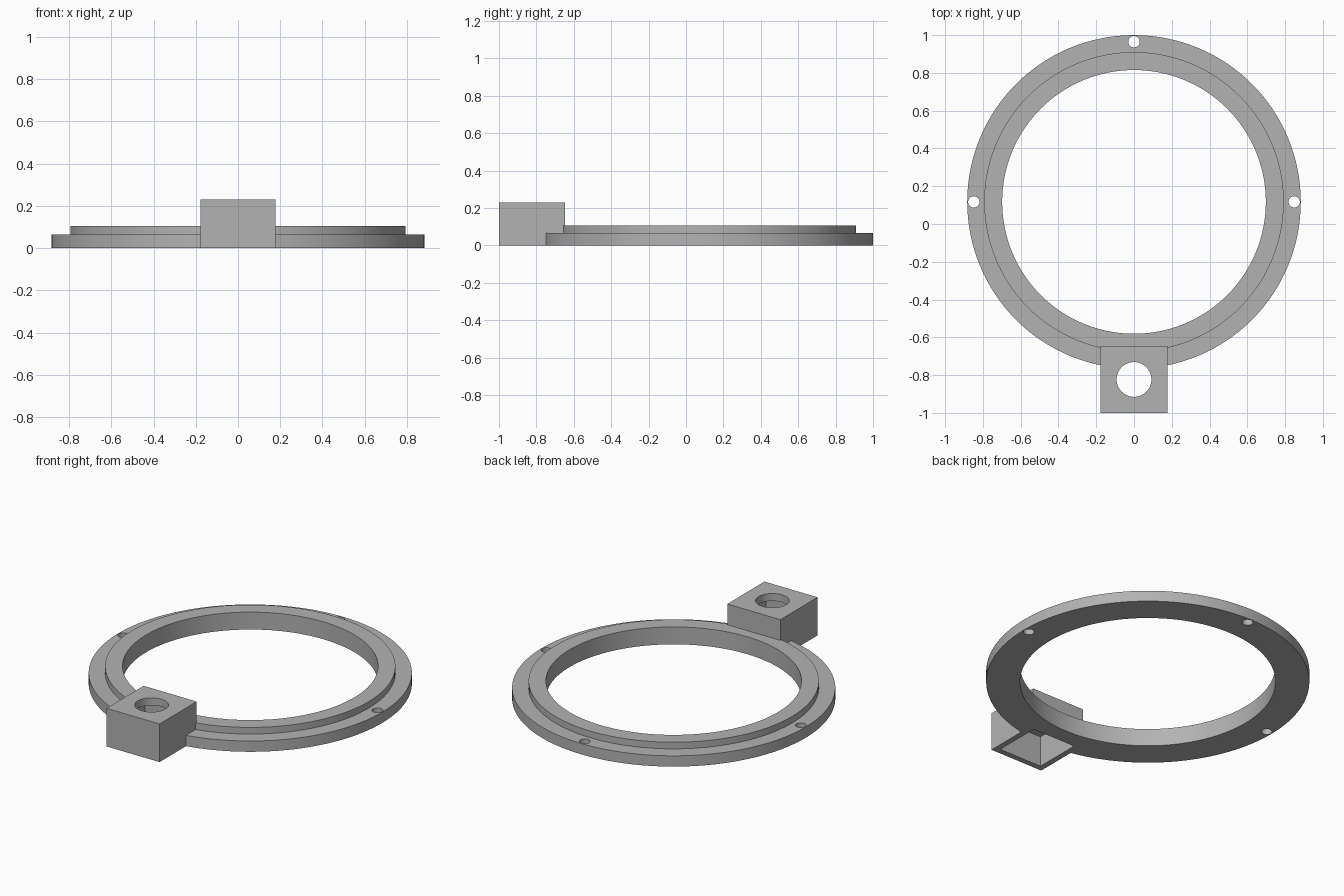
import bpy, bmesh, math

if "Cube" in bpy.data.objects:
    bpy.data.objects.remove(bpy.data.objects["Cube"])

RING_Y = 0.117          # ring centre
BOX_Y, BOX_HALF, BOX_TOP = -0.823, 0.177, 0.23
WALL, CEILING = 0.034, 0.185
BOLT_RADIUS = 0.848

grey = bpy.data.materials.new("plain grey")
grey.use_nodes = True
colour = (0.45, 0.45, 0.45, 1)
grey.diffuse_color = colour
grey.node_tree.nodes["Principled BSDF"].inputs["Base Color"].default_value = colour


def add_object(name, bm):
    bmesh.ops.recalc_face_normals(bm, faces=bm.faces[:])
    mesh = bpy.data.meshes.new(name)
    bm.to_mesh(mesh)
    bm.free()
    mesh.materials.append(grey)
    obj = bpy.data.objects.new(name, mesh)
    bpy.context.collection.objects.link(obj)
    return obj


def lathe(name, profile, y, steps=128):
    """Closed (radius, z) profile turned about a vertical axis."""
    bm = bmesh.new()
    rings = []
    for i in range(steps):
        a = math.tau * i / steps
        rings.append([bm.verts.new((r * math.cos(a), y + r * math.sin(a), z))
                      for r, z in profile])
    n = len(profile)
    for i, here in enumerate(rings):
        there = rings[(i + 1) % steps]
        for j in range(n):
            k = (j + 1) % n
            bm.faces.new((here[j], there[j], there[k], here[k]))
    return add_object(name, bm)


def box(name, half, bottom, top):
    bm = bmesh.new()
    bmesh.ops.create_cube(bm, size=1)
    for v in bm.verts:
        v.co = (v.co.x * 2 * half, BOX_Y + v.co.y * 2 * half,
                top if v.co.z > 0 else bottom)
    return add_object(name, bm)


def cylinder(name, x, y, radius, bottom, top, segments):
    bm = bmesh.new()
    bmesh.ops.create_cone(bm, cap_ends=True, segments=segments, radius1=radius,
                          radius2=radius, depth=top - bottom)
    bmesh.ops.translate(bm, verts=bm.verts[:], vec=(x, y, (top + bottom) / 2))
    return add_object(name, bm)


def combine(target, tool, operation):
    """Apply a boolean, then drop the tool object."""
    tool.hide_render = True
    mod = target.modifiers.new(operation, "BOOLEAN")
    mod.operation, mod.solver, mod.object = operation, "EXACT", tool
    bpy.context.view_layer.objects.active = target
    bpy.ops.object.modifier_apply(modifier=mod.name)
    bpy.data.objects.remove(tool)


# Stepped ring
ring = lathe("mounting_ring", [(0.698, 0), (0.883, 0), (0.883, 0.065),
                               (0.793, 0.065), (0.793, 0.105), (0.698, 0.105)], RING_Y)

# Hollow socket block joined onto the front of the ring
combine(ring, box("socket_block", BOX_HALF, 0, BOX_TOP), "UNION")
combine(ring, box("socket_cavity", BOX_HALF - WALL, -0.1, CEILING), "DIFFERENCE")
combine(ring, cylinder("socket_hole", 0, BOX_Y, 0.092, 0.15, 0.3, 64), "DIFFERENCE")

# Screw holes at left, right and back
for angle in (0, 90, 180):
    a = math.radians(angle)
    hole = cylinder("screw_hole", BOLT_RADIUS * math.cos(a),
                    RING_Y + BOLT_RADIUS * math.sin(a), 0.03, -0.1, 0.2, 32)
    combine(ring, hole, "DIFFERENCE")

# Smooth round walls, crisp edges
bpy.ops.object.select_all(action="DESELECT")
ring.select_set(True)
bpy.context.view_layer.objects.active = ring
bpy.ops.object.shade_smooth_by_angle(angle=math.radians(30))
